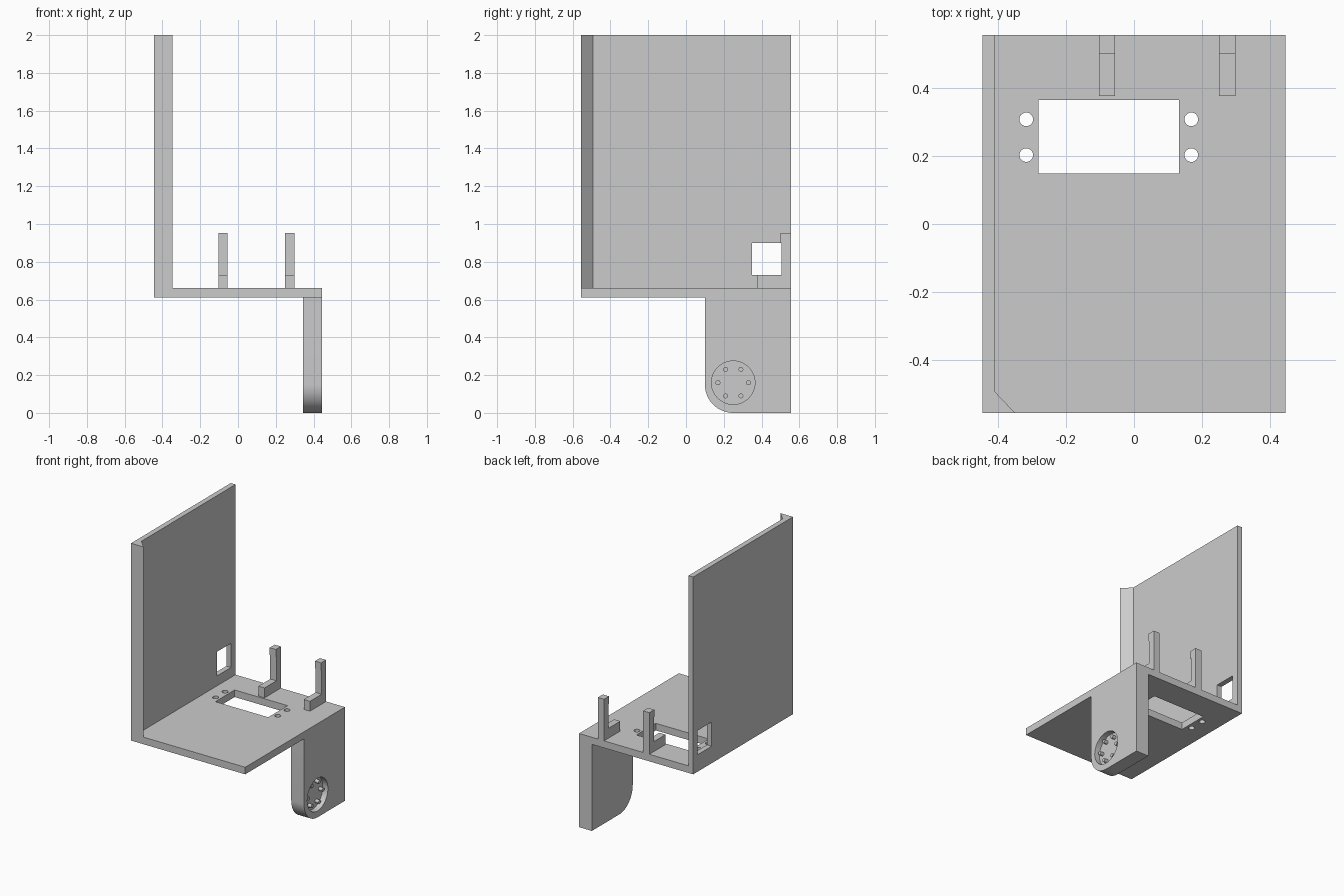
import bpy, bmesh, math
from mathutils import Vector

if "Cube" in bpy.data.objects:
    bpy.data.objects.remove(bpy.data.objects["Cube"], do_unlink=True)

GREY = (0.6, 0.6, 0.6, 1)
mat = bpy.data.materials.new("plain grey")
mat.use_nodes = True
mat.diffuse_color = GREY
mat.node_tree.nodes["Principled BSDF"].inputs["Base Color"].default_value = GREY


def extrude(name, outline, axis, lo, hi):
    """Extrude a flat outline along an axis; the outline uses the other two axes in order."""
    def place(p):
        co = list(p)
        co.insert("xyz".index(axis), lo)
        return co
    bm = bmesh.new()
    face = bm.faces.new([bm.verts.new(place(p)) for p in outline])
    step = Vector([hi - lo if a == axis else 0 for a in "xyz"])
    moved = bmesh.ops.extrude_face_region(bm, geom=[face], use_keep_orig=True)
    bmesh.ops.translate(bm, vec=step,
                        verts=[v for v in moved["geom"] if isinstance(v, bmesh.types.BMVert)])
    bmesh.ops.recalc_face_normals(bm, faces=bm.faces)
    mesh = bpy.data.meshes.new(name)
    bm.to_mesh(mesh)
    bm.free()
    mesh.materials.append(mat)
    ob = bpy.data.objects.new(name, mesh)
    bpy.context.collection.objects.link(ob)
    return ob


def rect(a0, a1, b0, b1):
    return [(a0, b0), (a1, b0), (a1, b1), (a0, b1)]


def arc(ca, cb, r, start=0, end=360, n=32):
    full = end - start == 360
    angles = [math.radians(start + (end - start) * i / n) for i in range(n if full else n + 1)]
    return [(ca + r * math.cos(t), cb + r * math.sin(t)) for t in angles]


def activate(ob):
    bpy.ops.object.select_all(action="DESELECT")
    ob.select_set(True)
    bpy.context.view_layer.objects.active = ob


def cut(ob, cutter):
    cutter.hide_render = True
    activate(ob)
    mod = ob.modifiers.new("cut", "BOOLEAN")
    mod.operation, mod.solver, mod.object = "DIFFERENCE", "EXACT", cutter
    bpy.ops.object.modifier_apply(modifier=mod.name)
    bpy.data.objects.remove(cutter, do_unlink=True)


def smooth(ob):
    activate(ob)
    bpy.ops.object.shade_smooth_by_angle(angle=math.radians(30))


W, D = 0.445, 0.555          # half width and half depth
FLOOR, TOP = 0.61, 0.66      # underside and top of the shelf

# Shelf with a rectangular motor opening and four screw holes
shelf = extrude("shelf", rect(-W, W, -D, D), "z", FLOOR, TOP)
cut(shelf, extrude("opening_cutter", rect(-0.28, 0.132, 0.148, 0.363), "z", 0.5, 0.8))
for x in (-0.316, 0.168):
    for y in (0.202, 0.307):
        cut(shelf, extrude("screw_cutter", arc(x, y, 0.02, n=24), "z", 0.5, 0.8))
smooth(shelf)

# Tall side wall with a chamfered front lip and a cable window
wall = extrude("side_wall", [(-W, -D), (-0.348, -D), (-0.408, -0.492), (-0.408, D), (-W, D)],
               "z", TOP, 2)
cut(wall, extrude("window_cutter", rect(0.35, 0.505, 0.73, 0.9), "x", -0.6, -0.3))

# Hanging leg with one rounded corner and a round socket on the outside
leg = extrude("leg", [(D, 0), (D, FLOOR), (0.1, FLOOR)] + arc(0.25, 0.15, 0.15, 180, 270, 20),
              "x", 0.345, W)
SOCKET = (0.25, 0.16)
DEPTH = 0.04
cut(leg, extrude("socket_cutter", arc(*SOCKET, 0.115, n=48), "x", W - DEPTH, 0.6))
smooth(leg)

# Six small pegs in the socket
for i, (y, z) in enumerate(arc(*SOCKET, 0.081, n=6)):
    peg = extrude(f"socket_peg_{i + 1}", arc(y, z, 0.013, n=16), "x", W - DEPTH - 0.005, W - 0.012)
    smooth(peg)

# Two upright clips along the back edge
clip = [(0.375, TOP), (D, TOP), (D, 0.953), (0.5, 0.953), (0.5, 0.9),
        (0.506, 0.9), (0.506, 0.73), (0.375, 0.73)]
for side, x in (("right", -0.103), ("left", 0.25)):
    extrude(f"{side}_clip", clip, "x", x, x + 0.048)
